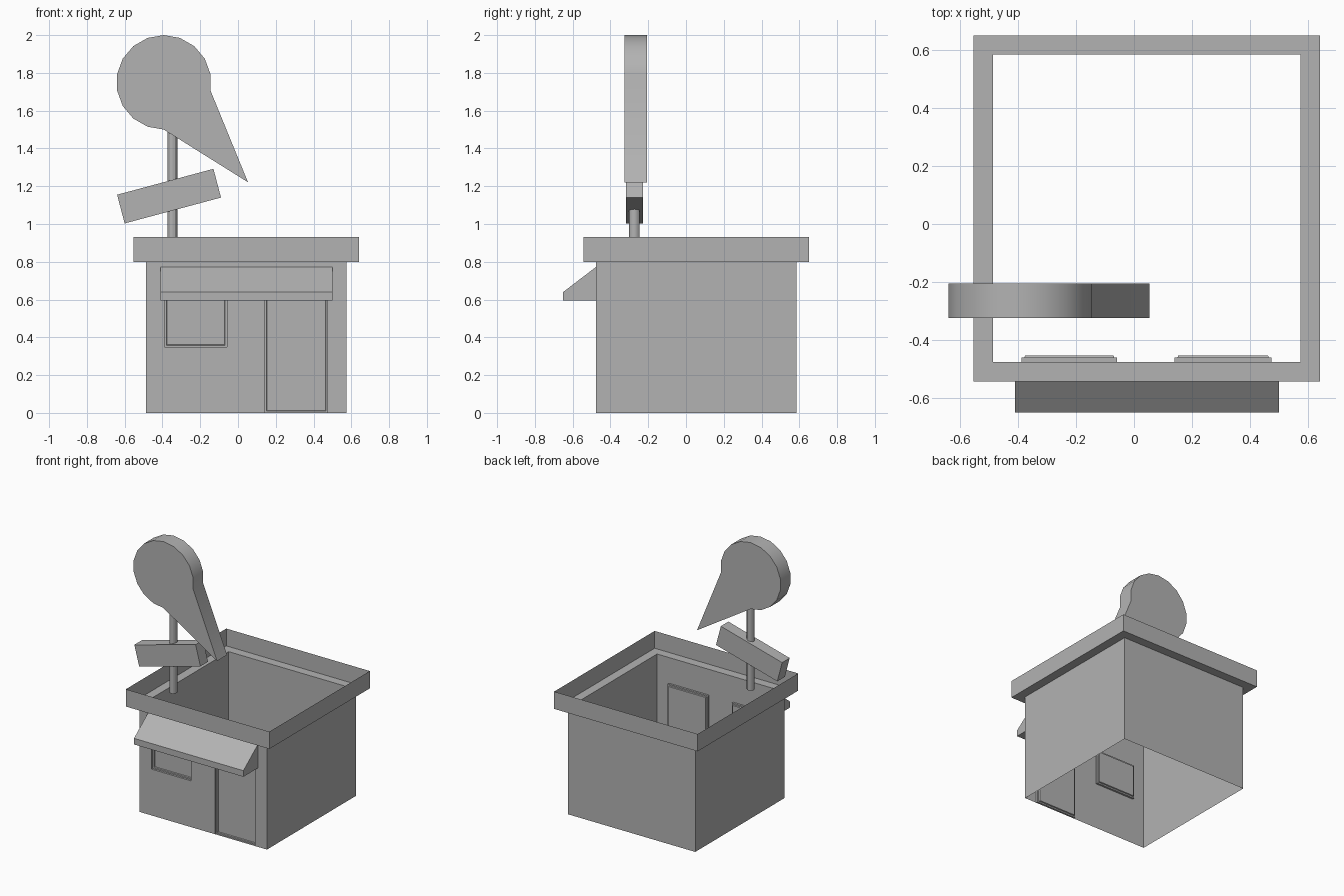
import bpy, bmesh, math
from mathutils import Vector

if "Cube" in bpy.data.objects:
    bpy.data.objects.remove(bpy.data.objects["Cube"])

grey = bpy.data.materials.new("mid_grey")
grey.diffuse_color = (0.45, 0.45, 0.45, 1)
grey.use_nodes = True
grey.node_tree.nodes["Principled BSDF"].inputs["Base Color"].default_value = grey.diffuse_color


def make_object(name, bm, smooth=False):
    bmesh.ops.remove_doubles(bm, verts=bm.verts, dist=0.0001)
    mesh = bpy.data.meshes.new(name)
    bm.to_mesh(mesh)
    bm.free()
    mesh.materials.append(grey)
    obj = bpy.data.objects.new(name, mesh)
    bpy.context.collection.objects.link(obj)
    if smooth:
        bpy.ops.object.select_all(action='DESELECT')
        obj.select_set(True)
        bpy.context.view_layer.objects.active = obj
        bpy.ops.object.shade_smooth_by_angle(angle=math.radians(30))
    return obj


def face(bm, pts):
    bm.faces.new([bm.verts.new(p) for p in pts])


def bridge(bm, a, b, sides=None):
    for i in sides or range(len(a)):
        j = (i + 1) % len(a)
        face(bm, (a[i], a[j], b[j], b[i]))


def prism(name, profile, direction, smooth=False):
    """Extrude a closed 3D profile along a direction."""
    bm = bmesh.new()
    f = bm.faces.new([bm.verts.new(p) for p in profile])
    ext = bmesh.ops.extrude_face_region(bm, geom=[f], use_keep_orig=True)
    top = [v for v in ext['geom'] if isinstance(v, bmesh.types.BMVert)]
    bmesh.ops.translate(bm, verts=top, vec=Vector(direction))
    bmesh.ops.recalc_face_normals(bm, faces=bm.faces)
    return make_object(name, bm, smooth)


# Shop shell: thin open walls with a stepped-out parapet
CX, CY = 0.044, 0.054
WALL, RIM = 0.53, 0.597


def square(r, z):
    return [(CX + sx * r, CY + sy * r, z)
            for sx, sy in ((-1, -1), (1, -1), (1, 1), (-1, 1))]


bm = bmesh.new()
bridge(bm, square(WALL, 0), square(WALL, 0.8), sides=(1, 2, 3))
bridge(bm, square(WALL, 0.8), square(RIM, 0.8))
bridge(bm, square(RIM, 0.8), square(RIM, 0.93))

# Front wall as a grid with the window and door cells left open
front = CY - WALL
xs = (CX - WALL, -0.388, -0.058, 0.14, 0.475, CX + WALL)
zs = (0, 0.348, 0.607, 0.8)


def rect(x0, x1, z0, z1, y, inset=0):
    return [(x0 + inset, y, z0 + inset), (x1 - inset, y, z0 + inset),
            (x1 - inset, y, z1 - inset), (x0 + inset, y, z1 - inset)]


for i in range(5):
    for k in range(3):
        if (i, k) not in ((1, 1), (3, 0), (3, 1)):
            face(bm, rect(xs[i], xs[i + 1], zs[k], zs[k + 1], front))

# Recessed window and door panels: flat border, then a second small step
for x0, x1, z0, z1 in ((xs[1], xs[2], zs[1], zs[2]), (xs[3], xs[4], 0, zs[2])):
    loops = [rect(x0, x1, z0, z1, front + y, inset) for y, inset in
             ((0, 0), (0.015, 0), (0.015, 0.01), (0.023, 0.013))]
    for a, b in zip(loops, loops[1:]):
        bridge(bm, a, b)
    face(bm, loops[-1])
make_object("shop_walls", bm)

# Awning
prism("awning", [(-0.41, y, z) for y, z in
                 ((front, 0.773), (-0.65, 0.64), (-0.65, 0.594), (front, 0.594))],
      (0.91, 0, 0))

# Sign pole
POLE_Y = -0.273
prism("sign_pole", [(-0.347 + 0.027 * math.cos(i * math.tau / 12),
                     POLE_Y + 0.028 * math.sin(i * math.tau / 12), 0.86)
                    for i in range(12)], (0, 0, 0.68), smooth=True)

# Tilted sign board
prism("sign_board", [(x, POLE_Y - 0.045, z) for x, z in
                     ((-0.64, 1.155), (-0.60, 1.003), (-0.09, 1.14), (-0.13, 1.292))],
      (0, 0.09, 0))

# Round sign with a pointed tail
profile = [(-0.393 + 0.251 * math.cos(math.radians(a)), -0.325,
            1.75 + 0.25 * math.sin(math.radians(a))) for a in range(-10, 271, 20)]
profile.append((0.053, -0.325, 1.221))
prism("pointed_sign", profile, (0, 0.119, 0), smooth=True)
